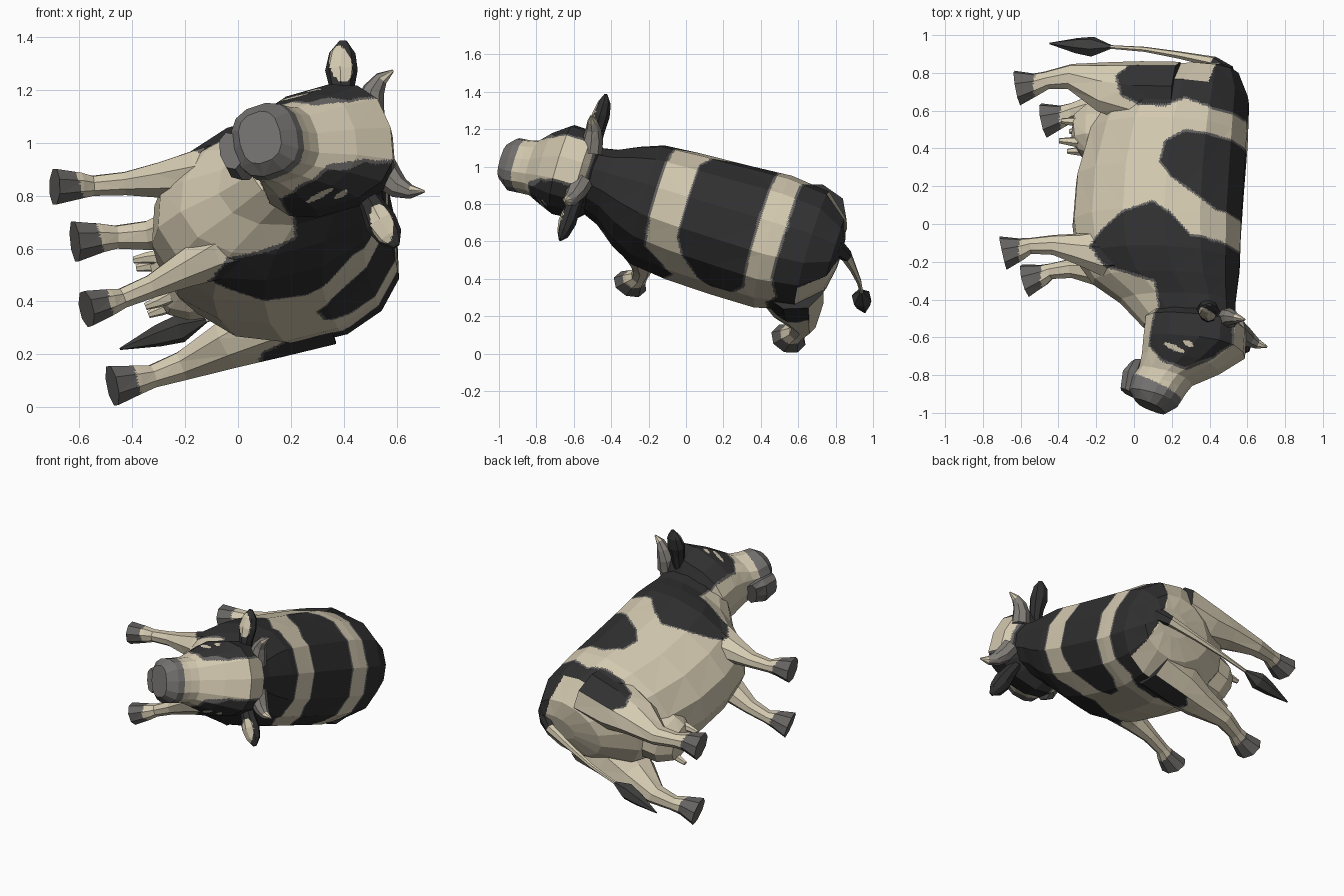
import bpy, bmesh, math
from mathutils import Vector, Matrix

if "Cube" in bpy.data.objects:
    bpy.data.objects.remove(bpy.data.objects["Cube"])

# ---- pose: animal axes (right, forward, up) placed in the world, lying on its side
F = Vector((-.10, -.955, .275)).normalized()
S = Vector((-.24, .29, .926))
S = (S - F * S.dot(F)).normalized()
U = S.cross(F)
POSE = Matrix.Translation((0, 0, .695)) @ Matrix((S, F, U)).transposed().to_4x4()

# ---- colours
def colour(name, rgb):
    m = bpy.data.materials.new(name)
    m.diffuse_color = (*rgb, 1)
    m.use_nodes = True
    m.node_tree.nodes["Principled BSDF"].inputs["Base Color"].default_value = m.diffuse_color
    return m

MATS = [colour("cream", (.66, .59, .44)), colour("black_hide", (.03, .03, .031)),
        colour("hoof_grey", (.13, .126, .122)), colour("muzzle_grey", (.17, .165, .16)),
        colour("horn_grey", (.22, .205, .185)), colour("tuft_dark", (.05, .049, .048)),
        colour("patch_edge_grey", (.13, .126, .122))]
CREAM, BLACK, HOOF, MUZZLE, HORN, TUFT, EDGE = range(7)

# ---- hide patches as (forward, up) outlines, same on both flanks
FRONT = [(.15, .8), (.135, .39), (.02, .27), (-.03, .18), (.03, .02), (.12, -.1), (.2, -.16),
         (.3, -.08), (.38, .21), (.5, .23), (.8, .22), (.8, .8)]
MIDDLE = [(-.04, .8), (-.03, .5), (-.17, .27), (-.25, .2), (-.36, .22), (-.43, .32), (-.42, .8)]
REAR = [(-.61, .8), (-.57, .46), (-.61, .3), (-.56, .2), (-.56, .06), (-.61, -.05),
        (-.72, -.09), (-.79, -.02), (-.82, .2), (-1, .33), (-1, .8)]
FACE = [(.3, .24), (.6, .21), (.72, .2), (.8, .28), (.83, .40), (.77, .53), (.66, .8), (.3, .8)]

def inside(poly, x, y):
    hit = False
    for (x1, y1), (x2, y2) in zip(poly, poly[1:] + poly[:1]):
        if (y1 > y) != (y2 > y) and x < (x2 - x1) * (y - y1) / (y2 - y1) + x1:
            hit = not hit
    return hit

# cream or black, with a thin grey rim where the patch test changes nearby
def rimmed(test, p, r=.006):
    seen = {test(p + Vector(d) * r) for d in ((1, 0, 0), (-1, 0, 0), (0, 1, 0), (0, -1, 0),
                                               (0, 0, 1), (0, 0, -1))}
    return EDGE if len(seen) > 1 else BLACK if seen.pop() else CREAM

def in_hide(p):
    if p.y < -.5 and abs(p.x) < .2 and p.z < .1:     # pale between the thighs
        return False
    return any(inside(q, p.y, p.z) for q in (FRONT, MIDDLE, REAR))

def in_face(p):
    blaze = .13 - .03 * max(0, 1 - abs(p.z - .46) / .12)
    return not (p.y > .52 and abs(p.x) < blaze) and inside(FACE, p.y, p.z)

def hide(p, n):
    if p.z < -.535:
        return HOOF
    if p.y < -.7 and n.y < -.6 and p.z < .4:         # pale hindquarters
        return CREAM
    return rimmed(in_hide, p)

def face_hide(p, n):
    if p.y - .4 * (p.z - .13) > .862:
        return MUZZLE
    for b, c, half in ((.735, .345, .06), (.715, .425, .028)):      # whites of the eyes
        along = (p.y - b) * .35 + (p.z - c) * .93
        across = (p.y - b) * .93 - (p.z - c) * .35
        if (along / half) ** 2 + (across / .013) ** 2 < 1:
            return CREAM
    return rimmed(in_face, p)

def plain(i):
    return lambda p, n: i

# ---- loft closed rings, split faces finely enough for the patch edges, then colour
def loft(name, rings, rule, size=None):
    bm = bmesh.new()
    loops = [[bm.verts.new(v) for v in r] for r in rings]
    k = len(rings[0])
    for r0, r1 in zip(loops, loops[1:]):
        for i in range(k):
            bm.faces.new((r0[i], r0[(i + 1) % k], r1[(i + 1) % k], r1[i]))
    bm.faces.new(loops[0][::-1])
    bm.faces.new(loops[-1])
    bmesh.ops.recalc_face_normals(bm, faces=bm.faces)
    bmesh.ops.triangulate(bm, faces=bm.faces)
    for _ in range(6 if size else 0):
        long = [e for e in bm.edges if e.calc_length() > size]
        if not long:
            break
        bmesh.ops.subdivide_edges(bm, edges=long, cuts=1)
        bmesh.ops.triangulate(bm, faces=[f for f in bm.faces if len(f.verts) > 3])
    bm.normal_update()
    for f in bm.faces:
        f.material_index = rule(f.calc_center_median(), f.normal)
    me = bpy.data.meshes.new(name)
    bm.to_mesh(me)
    bm.free()
    for m in MATS:
        me.materials.append(m)
    ob = bpy.data.objects.new(name, me)
    ob.matrix_world = POSE
    bpy.context.collection.objects.link(ob)

def power(v, p):
    return math.copysign(abs(v) ** (2 / p), v)

# ring between a top and a bottom point on the middle plane
def section(bt, ct, bb, cb, w, sides=14, p=2.3, low=None):
    top, bot = Vector((0, bt, ct)), Vector((0, bb, cb))
    out = []
    for i in range(sides):
        t = math.tau * i / sides
        q = low if low and math.cos(t) < 0 else p
        out.append((top + bot) / 2 + (top - bot) / 2 * power(math.cos(t), q)
                   + Vector((w * power(math.sin(t), q), 0, 0)))
    return out

# tube along points (right, forward, up, forward radius, cross radius)
def tube(name, path, rule, side=1, sides=8, size=None):
    pts = [Vector((side * q[0], q[1], q[2])) for q in path]
    rings = []
    for i, q in enumerate(path):
        t = (pts[min(i + 1, len(pts) - 1)] - pts[max(i - 1, 0)]).normalized()
        e1 = Vector((0, 1, 0))
        e1 = (e1 - t * e1.dot(t)).normalized()
        e2 = t.cross(e1)
        rings.append([pts[i] + e1 * q[3] * math.cos(math.tau * j / sides)
                      + e2 * q[4] * math.sin(math.tau * j / sides) for j in range(sides)])
    loft(name, rings, rule, size)

# ---- trunk and neck
TRUNK = [(-.885, .43, .18, .08), (-.85, .485, 0, .2), (-.72, .55, -.2, .325),
         (-.5, .565, -.29, .36), (-.25, .575, -.34, .35), (0, .585, -.335, .34),
         (.2, .6, -.29, .32), (.32, .6, -.19, .265), (.42, .6, -.03, .2), (.55, .61, .11, .16)]
loft("body", [section(b, t, b + .02, c, w, low=1.8 if b < -.6 else 2) for b, t, c, w in TRUNK],
     hide, .017)

# ---- head with muzzle and chin
HEAD = [(.50, .60, .47, .15, .15), (.56, .665, .54, .13, .23), (.69, .67, .66, .13, .236),
        (.79, .54, .74, .13, .19), (.865, .40, .81, .12, .145), (.91, .37, .86, .09, .14),
        (.985, .33, .935, .08, .14), (1.03, .27, .98, .11, .1)]
loft("head", [section(*h, p=2.6) for h in HEAD], face_hide, .014)
CHIN = [(.76, .14, .78, .07, .08), (.85, .13, .83, .03, .095), (.95, .11, .92, .025, .075)]
loft("chin", [section(*h, sides=8) for h in CHIN], plain(MUZZLE))

def ear_rule(p, n):
    x = (abs(p.x) - .325) / .075
    z = (p.z - .545) / .042
    return CREAM if n.y > .2 and x * x + z * z < 1 else BLACK

for side, tag in ((1, "right"), (-1, "left")):
    # legs with hooves
    tube("front_leg_" + tag, [(.16, .2, .1, .14, .12), (.16, .21, -.1, .13, .1),
         (.185, .20, -.24, .085, .07), (.21, .19, -.37, .055, .046), (.23, .205, -.49, .044, .04),
         (.238, .225, -.535, .06, .052), (.25, .255, -.63, .095, .07)], hide, side, size=.022)
    tube("hind_leg_" + tag, [(.21, -.66, .22, .18, .15), (.22, -.66, 0, .175, .135),
         (.248, -.68, -.17, .14, .095), (.267, -.725, -.36, .07, .058), (.285, -.695, -.48, .05, .046),
         (.29, -.67, -.535, .062, .058), (.295, -.645, -.633, .098, .08)], hide, side, size=.022)
    # ears
    tube("ear_" + tag, [(.15, .545, .5, .035, .035), (.24, .555, .525, .045, .047),
         (.31, .555, .54, .048, .062), (.375, .555, .56, .035, .05), (.42, .56, .575, .008, .014)],
         ear_rule, side, size=.02)
    # horns with pale tips
    tube("horn_" + tag, [(.08, .54, .59, .06, .06), (.15, .55, .61, .056, .056),
         (.2, .56, .64, .043, .043), (.232, .575, .68, .027, .027), (.247, .585, .73, .005, .005)],
         lambda p, n: CREAM if p.z > .69 else HORN, side)
    # teats
    for b in (-.42, -.53):
        tube("teat_" + tag, [(.08, b, -.33, .03, .03), (.09, b, -.38, .022, .022),
             (.095, b, -.43, .014, .014)], plain(CREAM), side, 6)

# ---- udder
tube("udder", [(0, -.5, -.12, .2, .18), (0, -.5, -.28, .17, .16), (0, -.48, -.35, .12, .125),
     (0, -.48, -.375, .05, .07)], plain(CREAM), sides=10)

# ---- tail and tuft
tube("tail", [(0, -.85, .43, .04, .05), (-.01, -.91, .34, .03, .035), (-.02, -.945, .15, .02, .022),
     (-.03, -.975, -.05, .014, .015), (-.036, -.985, -.25, .01, .01)],
     lambda p, n: BLACK if p.z > .36 else CREAM, sides=6)
tube("tail_tuft", [(-.036, -.985, -.23, .008, .008), (-.042, -.985, -.34, .055, .055),
     (-.046, -.99, -.43, .042, .042), (-.054, -1.0, -.58, .004, .004)], plain(TUFT), sides=6)
